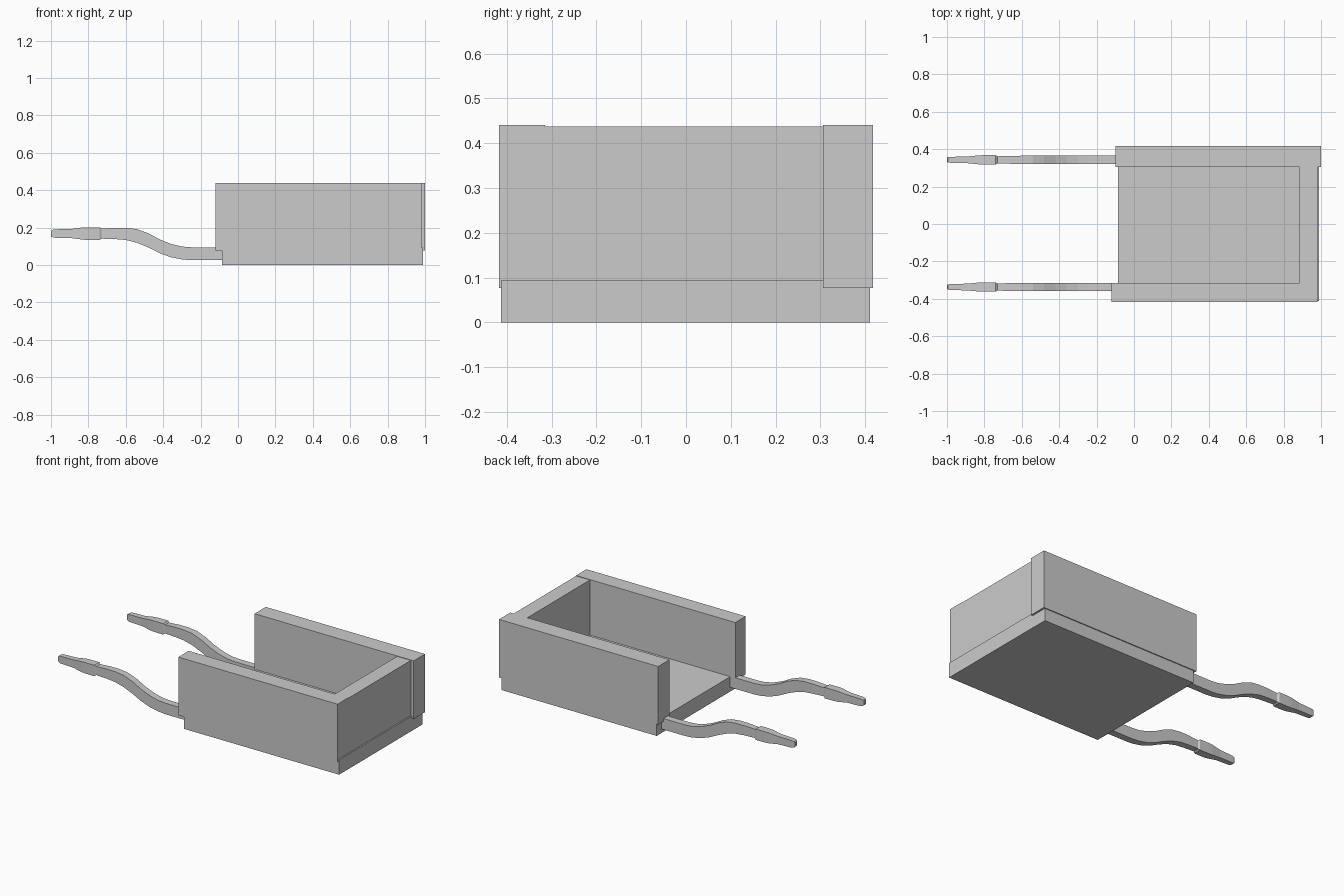
import bpy
import bmesh

cube = bpy.data.objects.get("Cube")
if cube:
    bpy.data.objects.remove(cube, do_unlink=True)

grey = bpy.data.materials.new("plain_grey")
grey.use_nodes = True
colour = (0.6, 0.6, 0.6, 1)
grey.diffuse_color = colour
grey.node_tree.nodes["Principled BSDF"].inputs["Base Color"].default_value = colour


def finish(name, bm):
    bmesh.ops.recalc_face_normals(bm, faces=bm.faces)
    mesh = bpy.data.meshes.new(name)
    bm.to_mesh(mesh)
    bm.free()
    mesh.materials.append(grey)
    obj = bpy.data.objects.new(name, mesh)
    bpy.context.collection.objects.link(obj)
    return obj


def box(name, xs, ys, zs):
    bm = bmesh.new()
    bmesh.ops.create_cube(bm, size=1)
    for v in bm.verts:
        v.co = [r[0] if c < 0 else r[1] for c, r in zip(v.co, (xs, ys, zs))]
    return finish(name, bm)


def handle(name, y, sections):
    # Loft rectangular sections: x, bottom, top, half width
    bm = bmesh.new()
    rings = []
    for x, low, high, w in sections:
        corners = ((y - w, low), (y + w, low), (y + w, high), (y - w, high))
        rings.append([bm.verts.new((x, cy, cz)) for cy, cz in corners])
    for a, b in zip(rings, rings[1:]):
        for i in range(4):
            j = (i + 1) % 4
            bm.faces.new((a[i], a[j], b[j], b[i]))
    bm.faces.new(rings[0])
    bm.faces.new(rings[-1])
    return finish(name, bm)


# Cart body, open at the handle end
box("floor", (-0.085, 0.988), (-0.413, 0.411), (0, 0.093))
box("front_wall", (-0.12, 0.98), (-0.417, -0.315), (0.077, 0.44))
box("back_wall", (-0.10, 1.0), (0.306, 0.417), (0.077, 0.44))
box("end_wall", (0.885, 0.98), (-0.32, 0.31), (0.085, 0.437))

# Curved shaft, thicker grip and tapered tip
profile = [
    (-0.08, 0.026, 0.095, 0.022),
    (-0.25, 0.026, 0.095, 0.022),
    (-0.30, 0.030, 0.099, 0.022),
    (-0.36, 0.042, 0.114, 0.022),
    (-0.42, 0.064, 0.138, 0.022),
    (-0.48, 0.094, 0.170, 0.022),
    (-0.54, 0.119, 0.192, 0.022),
    (-0.60, 0.134, 0.199, 0.022),
    (-0.66, 0.139, 0.199, 0.021),
    (-0.73, 0.141, 0.195, 0.019),
    (-0.74, 0.134, 0.202, 0.025),
    (-0.80, 0.134, 0.202, 0.025),
    (-0.83, 0.136, 0.201, 0.024),
    (-0.89, 0.144, 0.193, 0.018),
    (-0.98, 0.146, 0.191, 0.016),
    (-0.995, 0.150, 0.187, 0.014),
    (-1.0, 0.158, 0.180, 0.010),
]
handle("front_handle", -0.337, profile)
handle("back_handle", 0.343, profile)
